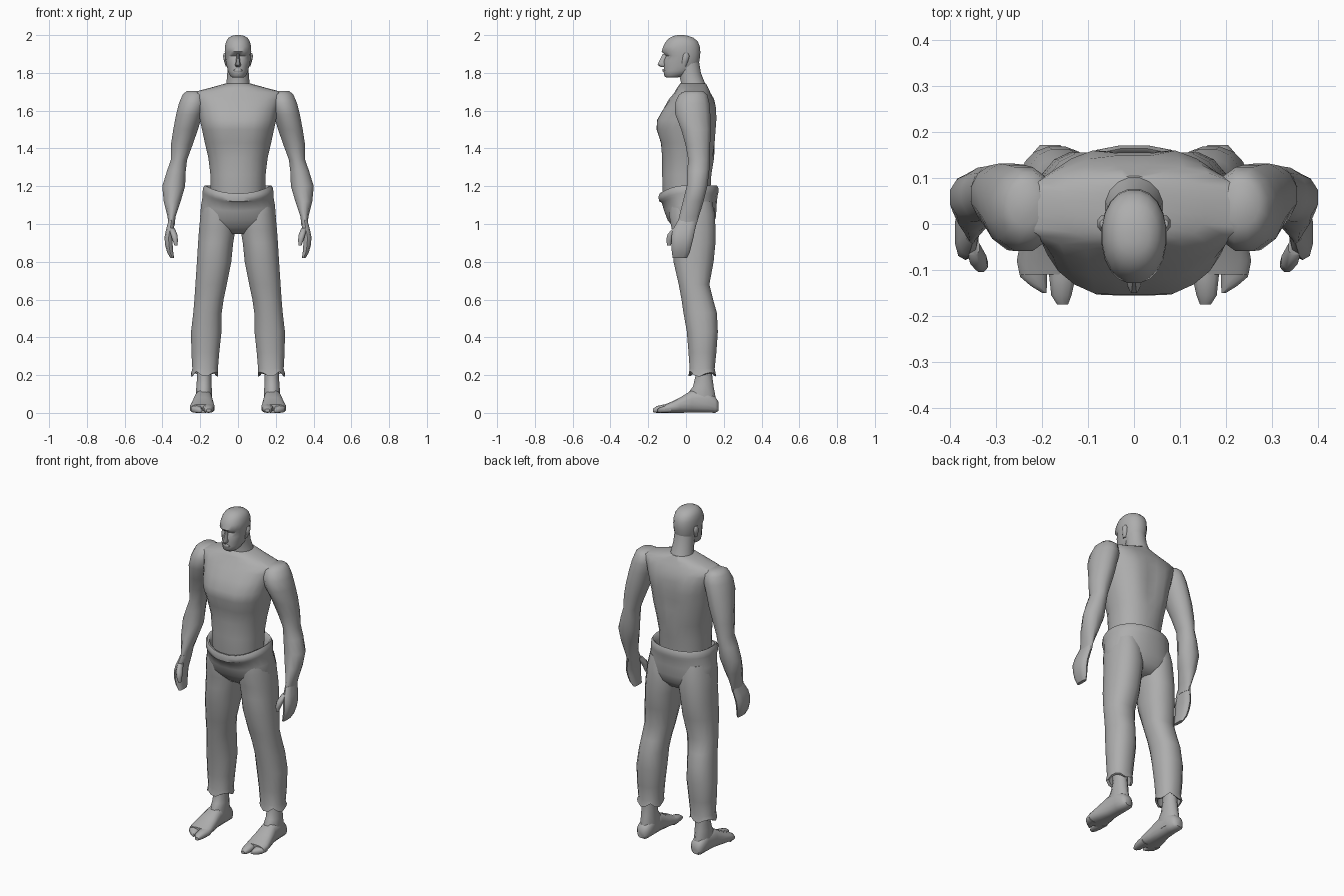
import bpy, bmesh, math

grey = bpy.data.materials.new("plain grey")
grey.diffuse_color = (0.42, 0.42, 0.42, 1)


def loft(name, rings, sides=16, axis="z", power=1.0, mirror=False, dip=0.0, shape=None):
    """Skin rounded cross-sections. Each ring is (t, a0, a1, b0, b1):
    along z the spans are x and y, along y the spans are x and z."""
    bm = bmesh.new()
    loops = []
    for t, a0, a1, b0, b1 in rings:
        loop = []
        for i in range(sides):
            th = 2 * math.pi * (i + 0.5) / sides
            c, s = math.cos(th), math.sin(th)
            a = (a0 + a1) / 2 + (a1 - a0) / 2 * math.copysign(abs(c) ** power, c)
            b = (b0 + b1) / 2 + (b1 - b0) / 2 * math.copysign(abs(s) ** power, s)
            co = [a, b, t - dip * min(b, 0) ** 2] if axis == "z" else [a, t, b]
            if shape:
                co = shape(*co)
            loop.append(bm.verts.new(co))
        loops.append(loop)
    for lo, hi in zip(loops, loops[1:]):
        for i in range(sides):
            j = (i + 1) % sides
            bm.faces.new((lo[i], lo[j], hi[j], hi[i]))
    bm.faces.new(loops[0])
    bm.faces.new(loops[-1])
    bmesh.ops.recalc_face_normals(bm, faces=bm.faces)
    me = bpy.data.meshes.new(name)
    bm.to_mesh(me)
    bm.free()
    me.materials.append(grey)
    ob = bpy.data.objects.new(name, me)
    bpy.context.collection.objects.link(ob)
    bpy.context.view_layer.objects.active = ob
    ob.select_set(True)
    bpy.ops.object.shade_smooth_by_angle(angle=math.radians(50))
    ob.select_set(False)
    if mirror:
        m = ob.modifiers.new("mirror", "MIRROR")
        m.use_mirror_merge = False
    return ob


def sym(z, r, y0, y1):
    return (z, -r, r, y0, y1)


# Torso: waist, ribs, chest, sloping shoulder shelf; spine and breastbone groove
def torso_shape(x, y, z):
    if 1.35 < z < 1.66 and abs(x) < 0.05:
        y += 0.008 if y < 0 else -0.015
    return (x, y, z)

loft("torso", [
    sym(1.08, 0.135, -0.115, 0.12), sym(1.17, 0.145, -0.125, 0.13),
    sym(1.26, 0.147, -0.127, 0.135), sym(1.35, 0.158, -0.127, 0.15),
    sym(1.43, 0.177, -0.142, 0.162), sym(1.50, 0.192, -0.165, 0.168),
    sym(1.55, 0.203, -0.163, 0.172), sym(1.61, 0.215, -0.128, 0.17),
    sym(1.66, 0.235, -0.092, 0.15), sym(1.695, 0.25, -0.062, 0.13),
    sym(1.718, 0.16, -0.05, 0.12), sym(1.745, 0.062, -0.03, 0.105),
], sides=24, power=0.9, shape=torso_shape)

# Neck and head
loft("neck", [sym(1.70, 0.075, -0.04, 0.12), sym(1.75, 0.062, -0.028, 0.10),
              sym(1.80, 0.058, -0.04, 0.08), sym(1.86, 0.055, -0.05, 0.07)])


def face_shape(x, y, z):
    # shallow eye sockets either side of the nose
    if abs(z - 1.89) < 0.005 and y < -0.08 and abs(x) > 0.012:
        y += 0.012
    return (x, y, z)

loft("head", [
    sym(1.775, 0.028, -0.105, -0.05), sym(1.783, 0.042, -0.115, -0.01),
    sym(1.81, 0.054, -0.12, 0.045), sym(1.835, 0.060, -0.117, 0.066),
    sym(1.865, 0.066, -0.117, 0.072), sym(1.89, 0.069, -0.118, 0.076),
    sym(1.912, 0.071, -0.130, 0.077), sym(1.94, 0.070, -0.122, 0.074),
    sym(1.965, 0.064, -0.108, 0.064), sym(1.985, 0.052, -0.088, 0.042),
    sym(1.996, 0.033, -0.065, 0.012), sym(2.0, 0.012, -0.043, -0.012),
], sides=20, power=0.92, shape=face_shape)
loft("nose", [sym(1.83, 0.011, -0.132, -0.09), sym(1.842, 0.017, -0.153, -0.09),
              sym(1.855, 0.013, -0.148, -0.09), sym(1.90, 0.007, -0.125, -0.09)],
     sides=8)
loft("mouth", [sym(1.804, 0.022, -0.122, -0.09), sym(1.813, 0.026, -0.126, -0.09),
               sym(1.821, 0.018, -0.123, -0.09)], sides=10)
loft("ear", [(1.835, 0.05, 0.066, -0.022, 0.0), (1.86, 0.05, 0.075, -0.022, 0.012),
             (1.89, 0.05, 0.081, -0.018, 0.02), (1.905, 0.05, 0.075, -0.01, 0.012)],
     sides=8, mirror=True)

# Arms: deltoid, upper arm, elbow, forearm, wrist
loft("arm", [
    (1.705, 0.20, 0.272, -0.005, 0.09), (1.685, 0.17, 0.295, -0.04, 0.115),
    (1.64, 0.165, 0.315, -0.062, 0.127), (1.58, 0.185, 0.33, -0.06, 0.132),
    (1.50, 0.21, 0.345, -0.028, 0.134), (1.42, 0.238, 0.357, -0.005, 0.13),
    (1.34, 0.268, 0.357, 0.01, 0.127), (1.28, 0.275, 0.378, 0.004, 0.125),
    (1.20, 0.278, 0.403, 0.002, 0.115), (1.12, 0.302, 0.395, -0.018, 0.095),
    (1.04, 0.33, 0.374, -0.038, 0.07), (0.99, 0.335, 0.368, -0.048, 0.055),
], sides=12, mirror=True)

# Hands: palm with curled fingers, and thumb
loft("hand", [
    (1.02, 0.335, 0.368, -0.042, 0.06), (0.97, 0.338, 0.382, -0.07, 0.048),
    (0.93, 0.345, 0.39, -0.078, 0.04), (0.89, 0.345, 0.387, -0.078, 0.03),
    (0.85, 0.342, 0.376, -0.075, 0.02), (0.82, 0.338, 0.358, -0.07, 0.005),
], sides=10, power=0.75, mirror=True)
loft("thumb", [
    (0.98, 0.335, 0.365, -0.07, -0.03), (0.945, 0.32, 0.358, -0.1, -0.055),
    (0.915, 0.317, 0.348, -0.106, -0.07), (0.885, 0.32, 0.337, -0.1, -0.08),
], sides=8, mirror=True)

# Trousers: rolled waistband that dips at the front, open around the waist
loft("trouser_waist", [
    sym(1.10, 0.14, -0.11, 0.13), sym(1.17, 0.158, -0.122, 0.15),
    sym(1.20, 0.168, -0.132, 0.158), sym(1.205, 0.178, -0.14, 0.165),
    sym(1.19, 0.187, -0.147, 0.172), sym(1.165, 0.189, -0.144, 0.172),
    sym(1.15, 0.188, -0.13, 0.168), sym(1.10, 0.197, -0.117, 0.163),
    sym(1.04, 0.202, -0.098, 0.16), sym(0.99, 0.19, -0.065, 0.145),
    sym(0.95, 0.12, -0.03, 0.11),
], sides=24, power=0.88, dip=2.2)

# Trouser legs with a flared, uneven hem turned back inside
def hem_shape(x, y, z):
    if z < 0.215:
        z += 0.015 * math.sin(x * 60 + y * 40)
    return (x, y, z)

loft("trouser_leg", [
    (1.12, 0.04, 0.185, -0.085, 0.14), (1.05, 0.015, 0.2, -0.092, 0.155),
    (0.97, 0.012, 0.208, -0.077, 0.158), (0.90, 0.024, 0.213, -0.075, 0.158),
    (0.80, 0.034, 0.219, -0.068, 0.148), (0.68, 0.058, 0.227, -0.04, 0.125),
    (0.60, 0.075, 0.232, -0.025, 0.145), (0.53, 0.085, 0.238, -0.015, 0.165),
    (0.43, 0.086, 0.25, 0.003, 0.17), (0.32, 0.098, 0.248, 0.012, 0.162),
    (0.235, 0.105, 0.243, 0.018, 0.153), (0.205, 0.104, 0.25, 0.012, 0.16),
    (0.21, 0.115, 0.24, 0.025, 0.15), (0.28, 0.12, 0.23, 0.03, 0.145),
], sides=16, power=0.9, mirror=True, shape=hem_shape)

# Ankles and bare feet with a split big toe
loft("ankle", [
    (0.30, 0.135, 0.222, 0.045, 0.145), (0.20, 0.14, 0.217, 0.05, 0.14),
    (0.14, 0.138, 0.222, 0.035, 0.148), (0.08, 0.135, 0.225, -0.01, 0.16),
    (0.03, 0.138, 0.222, 0.0, 0.165),
], sides=12, mirror=True)
loft("foot", [
    (0.172, 0.16, 0.205, 0.01, 0.06), (0.155, 0.142, 0.22, 0.0, 0.085),
    (0.10, 0.137, 0.225, 0.0, 0.125), (0.03, 0.135, 0.232, 0.0, 0.12),
    (-0.03, 0.128, 0.247, 0.0, 0.083), (-0.08, 0.123, 0.256, 0.0, 0.058),
    (-0.11, 0.127, 0.25, 0.0, 0.046),
], axis="y", power=0.8, mirror=True)
loft("big_toe", [
    (-0.08, 0.123, 0.19, 0.0, 0.05), (-0.12, 0.127, 0.185, 0.0, 0.044),
    (-0.155, 0.135, 0.181, 0.0, 0.036), (-0.175, 0.143, 0.168, 0.004, 0.022),
], sides=10, axis="y", power=0.8, mirror=True)
loft("small_toes", [
    (-0.08, 0.185, 0.256, 0.0, 0.047), (-0.115, 0.188, 0.249, 0.0, 0.037),
    (-0.135, 0.189, 0.225, 0.0, 0.03), (-0.15, 0.19, 0.2, 0.004, 0.02),
], sides=10, axis="y", power=0.8, mirror=True)
